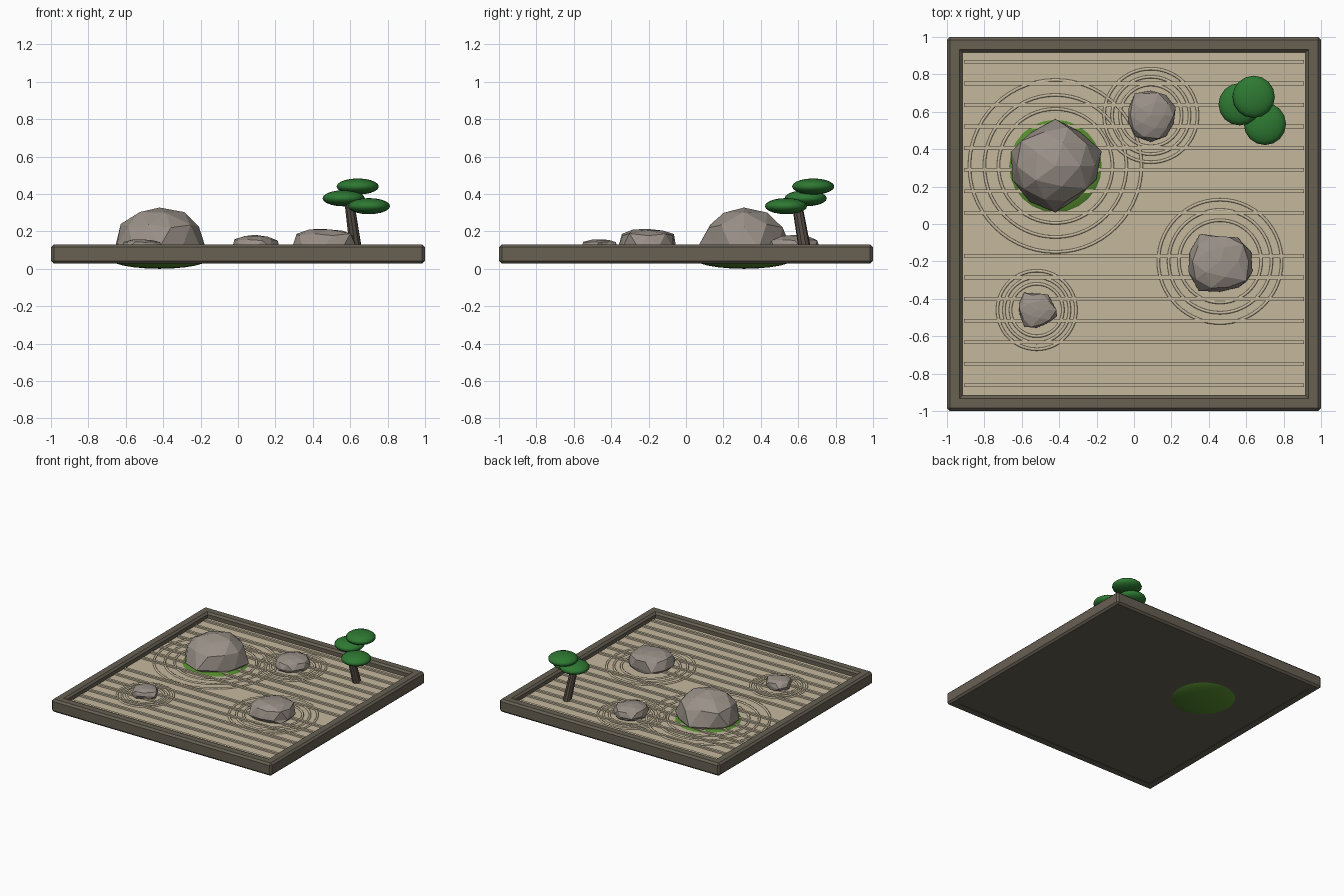
import bpy, bmesh, math, random
from mathutils import Vector, Matrix

if "Cube" in bpy.data.objects:
    bpy.data.objects.remove(bpy.data.objects["Cube"])

random.seed(4)
SAND_Z = 0.085


def material(name, r, g, b):
    m = bpy.data.materials.new(name)
    m.diffuse_color = (r, g, b, 1)
    m.use_nodes = True
    m.node_tree.nodes["Principled BSDF"].inputs["Base Color"].default_value = m.diffuse_color
    return m


WOOD = material("weathered_wood", 0.135, 0.117, 0.086)
SAND = material("pale_sand", 0.56, 0.48, 0.34)
ROCK = material("grey_stone", 0.32, 0.28, 0.245)
MOSS = material("moss_green", 0.091, 0.258, 0.028)
LEAF = material("pine_green", 0.027, 0.19, 0.032)
BARK = material("bark_brown", 0.095, 0.075, 0.06)


def finish(name, bm, mat, smooth=False):
    mesh = bpy.data.meshes.new(name)
    bmesh.ops.recalc_face_normals(bm, faces=bm.faces)
    for f in bm.faces:
        f.smooth = smooth
    bm.to_mesh(mesh)
    bm.free()
    mesh.materials.append(mat)
    ob = bpy.data.objects.new(name, mesh)
    bpy.context.collection.objects.link(ob)
    return ob


def box(name, lo, hi, mat, bevel=0):
    lo, hi = Vector(lo), Vector(hi)
    bm = bmesh.new()
    bmesh.ops.create_cube(bm, size=1, matrix=Matrix.Translation((lo + hi) / 2)
                          @ Matrix.Diagonal((*(hi - lo), 1)))
    if bevel:
        bmesh.ops.bevel(bm, geom=bm.edges[:], offset=bevel, segments=1, affect='EDGES')
    return finish(name, bm, mat)


def ellipsoid(name, centre, radii, mat, seg=16, rings=10):
    bm = bmesh.new()
    bmesh.ops.create_uvsphere(bm, u_segments=seg, v_segments=rings, radius=1,
                              matrix=Matrix.Translation(centre) @ Matrix.Diagonal((*radii, 1)))
    return finish(name, bm, mat, True)


def ring(name, x, y, radius, n=56):
    # low rounded ridge of raked sand
    profile = [(-0.009, -0.006), (-0.007, 0.006), (0, 0.009), (0.007, 0.006), (0.009, -0.006)]
    bm = bmesh.new()
    loops = []
    for i in range(n):
        a = 2 * math.pi * i / n
        loops.append([bm.verts.new((x + (radius + dr) * math.cos(a),
                                    y + (radius + dr) * math.sin(a), SAND_Z + dz))
                      for dr, dz in profile])
    for i in range(n):
        p, q = loops[i], loops[(i + 1) % n]
        for k in range(len(profile)):
            j = (k + 1) % len(profile)
            bm.faces.new((p[k], q[k], q[j], p[j]))
    return finish(name, bm, SAND, True)


def rock(name, x, y, top, outline, flat):
    # faceted stone: sphere pushed out to a plan outline, flattened below
    bm = bmesh.new()
    bmesh.ops.create_icosphere(bm, subdivisions=2, radius=1)
    mid, n = 0.115, len(outline)
    for v in bm.verts:
        c = v.co.copy()
        t = (math.atan2(c.y, c.x) / (2 * math.pi) % 1) * n
        i = int(t) % n
        r = outline[i] + (outline[(i + 1) % n] - outline[i]) * (t - int(t))
        j = random.uniform(0.93, 1.04)
        up = (top - mid) * max(c.z, 0) ** flat * random.uniform(0.92, 1.0)
        v.co = (x + c.x * r * j, y + c.y * r * j,
                mid + (up if c.z > 0 else 0.055 * c.z))
    return finish(name, bm, ROCK)


# tray
box("tray_base", (-0.95, -0.95, 0.03), (0.95, 0.95, 0.06), WOOD)
box("sand_bed", (-0.93, -0.93, 0.055), (0.93, 0.93, SAND_Z), SAND)
for s, a, b in ((-1, "front", "left"), (1, "back", "right")):
    lo, hi = sorted((s * 0.918, s))
    box(a + "_rail", (-1, lo, 0.027), (1, hi, 0.131), WOOD, 0.015)
    box(b + "_rail", (lo, -1, 0.027), (hi, 1, 0.131), WOOD, 0.015)

# straight raked ridges
for i in range(16):
    if i != 8:
        y = 0.867 - i * 0.1153
        box("rake_ridge_%d" % i, (-0.91, y - 0.01, 0.08), (0.91, y + 0.01, 0.098), SAND)

# stones with rings of raked sand
STONES = [
    ("large_stone", -0.42, 0.31, 0.33, 0.8, (0.46, 0.38, 0.305),
     (.245, .26, .225, .26, .22, .255, .24, .25, .22, .265, .21, .24)),
    ("wide_stone", 0.46, -0.20, 0.22, 0.55, (0.33, 0.275, 0.22),
     (.18, .185, .155, .14, .18, .165, .17, .175, .19, .17, .175, .205)),
    ("round_stone", 0.09, 0.58, 0.183, 0.7, (0.25, 0.207, 0.165),
     (.135, .135, .14, .14, .145, .13, .13, .125, .14, .15, .135, .135)),
    ("small_stone", -0.52, -0.46, 0.16, 0.6, (0.21, 0.175, 0.14),
     (.115, .09, .11, .085, .115, .1, .11, .09, .12, .095, .085, .11)),
]
for name, x, y, top, flat, radii, outline in STONES:
    rock(name, x, y, top, outline, flat)
    for k, r in enumerate(radii):
        ring("%s_ring_%d" % (name, k), x, y, r)

# moss under the large stone
ellipsoid("moss_patch", (-0.42, 0.31, 0.06), (0.275, 0.275, 0.06), MOSS, 24, 12)

# leaning tree
foot, head = Vector((0.634, 0.64, 0.075)), Vector((0.592, 0.588, 0.38))
axis = head - foot
bm = bmesh.new()
bmesh.ops.create_cone(bm, cap_ends=True, segments=10, radius1=0.034, radius2=0.026,
                      depth=axis.length,
                      matrix=Matrix.Translation((foot + head) / 2)
                      @ axis.to_track_quat('Z', 'Y').to_matrix().to_4x4())
finish("tree_trunk", bm, BARK)
for i, c in enumerate(((0.565, 0.64, 0.377), (0.64, 0.68, 0.44), (0.70, 0.535, 0.335))):
    ellipsoid("foliage_pad_%d" % i, c, (0.113, 0.113, 0.043), LEAF)
